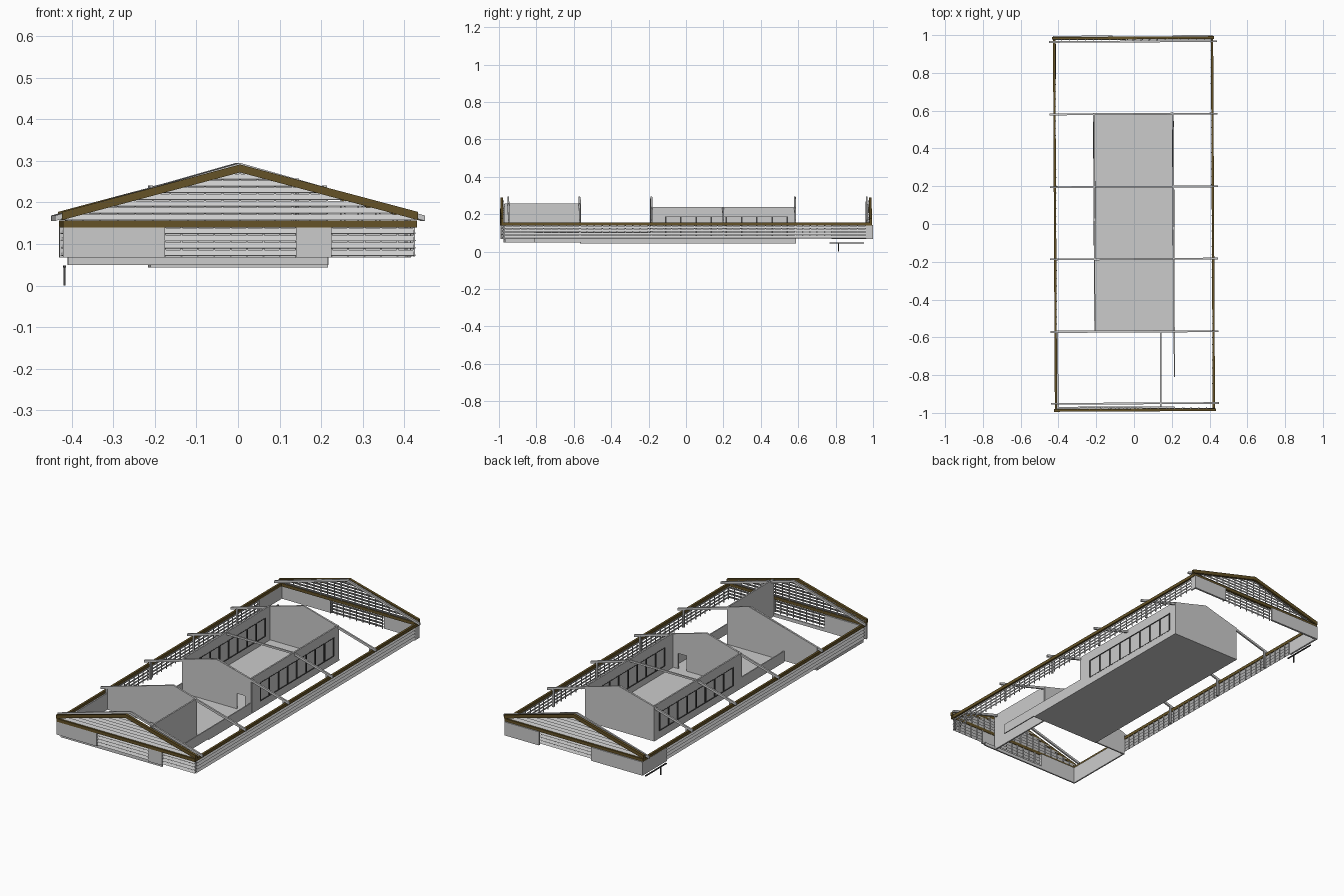
import bpy, bmesh, math
from mathutils import Matrix, Vector

if "Cube" in bpy.data.objects:
    bpy.data.objects.remove(bpy.data.objects["Cube"])

BROWN = bpy.data.materials.new("timber_brown")
BROWN.diffuse_color = (0.13, 0.085, 0.02, 1)
BROWN.use_nodes = True
BROWN.node_tree.nodes["Principled BSDF"].inputs["Base Color"].default_value = BROWN.diffuse_color
DARK = bpy.data.materials.new("frame_dark")
DARK.diffuse_color = (0.06, 0.06, 0.06, 1)
DARK.use_nodes = True
DARK.node_tree.nodes["Principled BSDF"].inputs["Base Color"].default_value = DARK.diffuse_color
TURN = Matrix.Rotation(0.005, 4, 'Z')      # the plan sits very slightly turned


def box(bm, x0, x1, y0, y1, z0, z1):
    c = Vector(((x0 + x1) / 2, (y0 + y1) / 2, (z0 + z1) / 2))
    m = Matrix.Translation(c) @ Matrix.Diagonal((x1 - x0, y1 - y0, z1 - z0, 1))
    bmesh.ops.create_cube(bm, size=1, matrix=m)


def slat(bm, centre, dims, angle, axis):
    m = Matrix.Translation(centre) @ Matrix.Rotation(angle, 4, axis) @ Matrix.Diagonal((*dims, 1))
    bmesh.ops.create_cube(bm, size=1, matrix=m)


def prism(bm, pts, y, t):
    """Extrude an x-z outline by thickness t, centred on y."""
    f = bm.faces.new([bm.verts.new((x, y - t / 2, z)) for x, z in pts])
    r = bmesh.ops.extrude_face_region(bm, geom=[f])
    bmesh.ops.translate(bm, vec=(0, t, 0),
                        verts=[v for v in r["geom"] if isinstance(v, bmesh.types.BMVert)])


def finish(bm, name, mat=None):
    bmesh.ops.recalc_face_normals(bm, faces=bm.faces)
    bm.transform(TURN)
    me = bpy.data.meshes.new(name)
    bm.to_mesh(me)
    bm.free()
    ob = bpy.data.objects.new(name, me)
    if mat:
        me.materials.append(mat)
    bpy.context.collection.objects.link(ob)


def louvre(bm, axis, pos, a, b, side, z0=0.07, z1=0.14):
    """Tilted slats with vertical battens between a and b."""
    n = round((z1 - z0) / 0.017)
    for i in range(n):
        z = z0 + (i + 0.5) * (z1 - z0) / n
        mid = (a + b) / 2
        if axis == 'X':
            slat(bm, (mid, pos, z), (b - a, 0.002, 0.015), side * 0.5, 'X')
        else:
            slat(bm, (pos, mid, z), (0.002, b - a, 0.015), -side * 0.5, 'Y')
    k = max(1, round((b - a) / 0.04))
    for i in range(k + 1):
        c, q = a + (b - a) * i / k, pos - side * 0.006
        if axis == 'X':
            box(bm, c - .002, c + .002, q - .002, q + .002, z0, z1)
        else:
            box(bm, q - .002, q + .002, c - .002, c + .002, z0, z1)


# Outer louvred walls
bm = bmesh.new()
louvre(bm, 'X', -0.982, -0.18, 0.135, -1)
louvre(bm, 'X', -0.982, 0.22, 0.418, -1)
louvre(bm, 'X', 0.982, -0.11, 0.21, 1)
for s in (-1, 1):
    for a, b in ((-0.97, -0.64), (-0.49, 0.33), (0.47, 0.78)):
        louvre(bm, 'Y', s * 0.418, a, b, s)
    louvre(bm, 'Y', s * 0.418, -0.64, -0.49, s)
    louvre(bm, 'Y', s * 0.418, 0.33, 0.47, s)
louvre(bm, 'Y', 0.418, 0.78, 0.96, 1)
finish(bm, "outer_louvres")

# Solid outer panels
bm = bmesh.new()
for x0, x1 in ((-0.425, -0.18), (0.135, 0.22)):
    box(bm, x0, x1, -0.99, -0.98, 0.067, 0.142)
for x0, x1 in ((-0.425, -0.11), (0.21, 0.42)):
    box(bm, x0, x1, 0.987, 0.998, 0.067, 0.142)
box(bm, -0.425, -0.415, 0.78, 0.995, 0.067, 0.142)
box(bm, 0.412, 0.42, 0.96, 0.995, 0.067, 0.142)
finish(bm, "outer_panels")

# Brown eaves beams
bm = bmesh.new()
for s in (-1, 1):
    box(bm, -0.425, 0.425, s * 0.985 - .007, s * 0.985 + .007, 0.14, 0.157)
    box(bm, s * 0.418 - .006, s * 0.418 + .006, -0.985, 0.985, 0.14, 0.157)
finish(bm, "eaves_beams", BROWN)

# Brown gable rafters
bm = bmesh.new()
for y in (-0.985, 0.985):
    prism(bm, [(-.428, .157), (-.40, .165), (0, .272), (.40, .165), (.428, .157),
               (.428, .177), (0, .291), (-.428, .177)], y, 0.014)
finish(bm, "gable_rafters", BROWN)

# Louvred gable infill
bm = bmesh.new()
for s in (-1, 1):
    y = s * 0.98
    for i in range(7):
        z = 0.164 + i * 0.0163
        h = (0.28 - z) / 0.275
        slat(bm, (0, y, z), (2 * h, 0.002, 0.0145), s * 0.5, 'X')
    for i in range(-9, 10):
        x = i * 0.042
        q = y - s * 0.006
        box(bm, x - .002, x + .002, q - .002, q + .002, 0.157, 0.277 - 0.27 * abs(x))
finish(bm, "gable_louvres")


def roof(x):
    return 0.295 - 0.285 * abs(x)


# Grey roof frames
bm = bmesh.new()
T = 0.013
for y in (-0.95, -0.57, -0.185, 0.582, 0.966):
    prism(bm, [(-.445, roof(.445) - T), (0, roof(0) - T), (.445, roof(.445) - T),
               (.445, roof(.445)), (0, roof(0)), (-.445, roof(.445))], y, 0.009)
for s in (-1, 1):
    prism(bm, [(s * .445, roof(.445) - T), (s * .205, roof(.205) - T),
               (s * .205, roof(.205)), (s * .445, roof(.445))], 0.197, 0.009)
    for y in (-0.57, -0.185, 0.197, 0.582):
        box(bm, s * .408 - .005, s * .408 + .005, y - .005, y + .005, 0.07, 0.17)
box(bm, -0.21, 0.21, 0.193, 0.201, 0.226, 0.236)
finish(bm, "roof_frames")

# Floor slab
bm = bmesh.new()
box(bm, -0.213, 0.213, -0.565, 0.588, 0.044, 0.05)
finish(bm, "floor_slab")

# Hall end walls, the front one with a door opening
bm = bmesh.new()
prism(bm, [(-.212, .05), (.212, .05), (.212, .236), (0, .292), (-.212, .236)], 0.584, 0.008)
prism(bm, [(-.212, .05), (.125, .05), (.125, .135), (.175, .135), (.175, .05),
           (.212, .05), (.212, .236), (0, .292), (-.212, .236)], -0.187, 0.008)
finish(bm, "hall_end_walls")

# Hall side walls with a row of windows
walls, glass, frames = bmesh.new(), bmesh.new(), bmesh.new()
Y0, Y1, N = -0.11, 0.54, 8
for s in (-1, 1):
    x0, x1 = sorted((s * 0.213, s * 0.205))
    for a, b, c, d in ((-.185, .582, .05, .085), (-.185, .582, .187, .24),
                       (-.185, Y0, .085, .187), (Y1, .582, .085, .187)):
        box(walls, x0, x1, a, b, c, d)
    box(glass, s * .209 - .001, s * .209 + .001, Y0, Y1, .085, .187)
    for i in range(N + 1):
        y = Y0 + (Y1 - Y0) * i / N
        box(frames, x0 - .001, x1 + .001, y - .004, y + .004, .085, .187)
    for z in (.085, .187):
        box(frames, x0 - .001, x1 + .001, Y0, Y1, z - .002, z + .002)
finish(walls, "hall_side_walls")
finish(glass, "window_panes")
finish(frames, "window_frames", DARK)

# Low terrace walls
bm = bmesh.new()
box(bm, 0.207, 0.213, -0.81, -0.187, 0.05, 0.105)
box(bm, -0.213, -0.207, -0.565, -0.187, 0.05, 0.105)
finish(bm, "low_walls")

# Front room: gable partition, tall side wall and lining walls
bm = bmesh.new()
prism(bm, [(-.413, .05), (.14, .05), (.14, roof(.14)), (0, .292), (-.413, roof(.413))], -0.567, 0.008)
box(bm, 0.134, 0.142, -0.97, -0.567, 0.05, 0.257)
box(bm, -0.413, -0.405, -0.97, -0.567, 0.05, 0.142)
box(bm, -0.413, -0.18, -0.974, -0.966, 0.05, 0.142)
box(bm, -0.18, 0.14, -0.974, -0.966, 0.05, 0.068)
box(bm, 0.14, 0.21, -0.974, -0.966, 0.05, 0.068)
finish(bm, "front_room_walls")

# Small handrail on a post near the back left corner
bm = bmesh.new()
box(bm, -0.416, -0.409, 0.77, 0.955, 0.043, 0.048)
box(bm, -0.415, -0.410, 0.815, 0.82, 0.0, 0.045)
finish(bm, "handrail", DARK)
